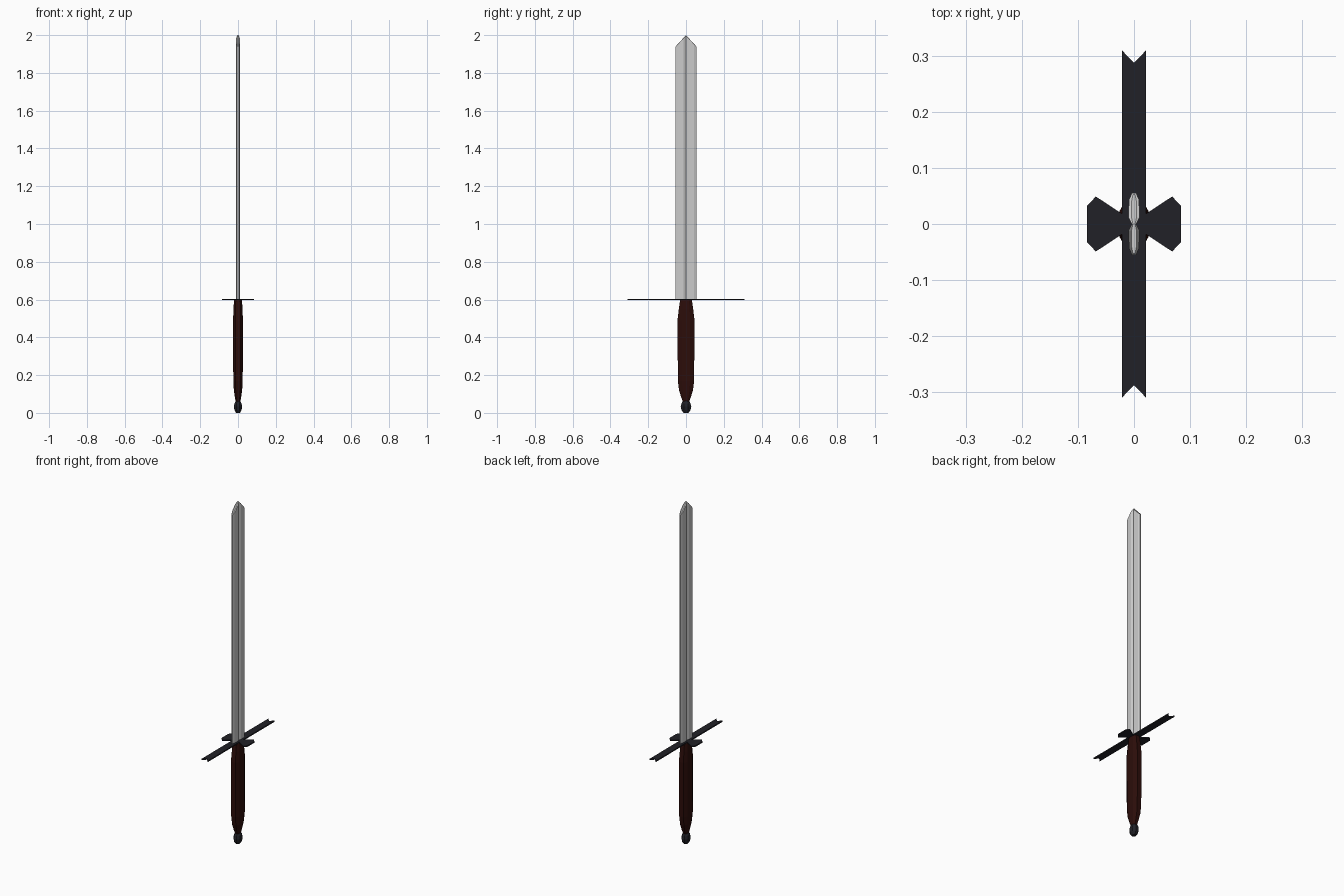
import bpy, bmesh
from math import sin, cos, pi

if "Cube" in bpy.data.objects:
    bpy.data.objects.remove(bpy.data.objects["Cube"])


def material(name, rgb):
    m = bpy.data.materials.new(name)
    m.diffuse_color = (*rgb, 1)
    m.use_nodes = True
    m.node_tree.nodes["Principled BSDF"].inputs["Base Color"].default_value = m.diffuse_color
    return m


def finish(bm, name, mat=None):
    bmesh.ops.recalc_face_normals(bm, faces=bm.faces)
    me = bpy.data.meshes.new(name)
    bm.to_mesh(me)
    bm.free()
    ob = bpy.data.objects.new(name, me)
    bpy.context.collection.objects.link(ob)
    if mat:
        me.materials.append(mat)
    return ob


def loft(name, rings, mat=None):
    """Skin a stack of equal-length point rings and cap both ends."""
    bm = bmesh.new()
    loops = [[bm.verts.new(p) for p in r] for r in rings]
    n = len(loops[0])
    for a, b in zip(loops, loops[1:]):
        for i in range(n):
            j = (i + 1) % n
            bm.faces.new((a[i], a[j], b[j], b[i]))
    bm.faces.new(loops[0][::-1])
    bm.faces.new(loops[-1])
    bmesh.ops.remove_doubles(bm, verts=bm.verts, dist=1e-5)
    return finish(bm, name, mat)


dark = material("dark_iron", (0.015, 0.015, 0.02))
wood = material("dark_red_wood", (0.025, 0.004, 0.003))

# Blade: bevelled edges, central fuller, pointed end
half = [(0.004, 0.055), (0.009, 0.043), (0.01, 0.012), (0.004, 0.0),
        (0.01, -0.012), (0.009, -0.043), (0.004, -0.055)]
section = half + [(-x, y) for x, y in reversed(half)]
base = [(x, y, 0.6) for x, y in section]
shoulder = [(x, y, 1.997 - abs(y) * 1.05) for x, y in section]
rim = [(x * 0.45, y * 0.96, 2.0 - abs(y) * 1.05) for x, y in section]
loft("blade", [base, shoulder, rim])

# Crossguard: long notched bar and two flared side wings
arm = [(0.021, 0.018), (0.021, 0.309), (0.0, 0.287), (-0.021, 0.309), (-0.021, 0.018)]
wing = [(-0.021, 0.018), (-0.068, 0.049), (-0.084, 0.032),
        (-0.084, -0.032), (-0.068, -0.049), (-0.021, -0.018)]
outline = arm + wing[1:-1] + [(-x, -y) for x, y in arm + wing[1:-1]]
# add the lower-left arm root where the wing meets the bar
outline = [p for p in outline]
loft("crossguard", [[(x, y, z) for x, y in outline] for z in (0.597, 0.604)], dark)

# Grip: flattened octagon, swelling in the middle
octagon = [(1, 0.5), (0.55, 1), (-0.55, 1), (-1, 0.5),
           (-1, -0.5), (-0.55, -1), (0.55, -1), (1, -0.5)]
profile = [(0.055, 0.012, 0.015), (0.085, 0.017, 0.026), (0.12, 0.022, 0.037),
           (0.17, 0.025, 0.043), (0.49, 0.026, 0.045), (0.55, 0.024, 0.038),
           (0.599, 0.021, 0.031)]
loft("grip", [[(x * rx, y * ry, z) for x, y in octagon] for z, rx, ry in profile], wood)

# Pommel: low-poly flattened ball
rings = []
for z, r in [(0.0, 0.5), (0.015, 0.86), (0.033, 1.0), (0.05, 0.86), (0.066, 0.5)]:
    rings.append([(0.022 * r * cos(pi * (i + 0.5) / 4) / cos(pi / 8),
                   0.028 * r * sin(pi * (i + 0.5) / 4) / cos(pi / 8), z)
                  for i in range(8)])
loft("pommel", rings, dark)
